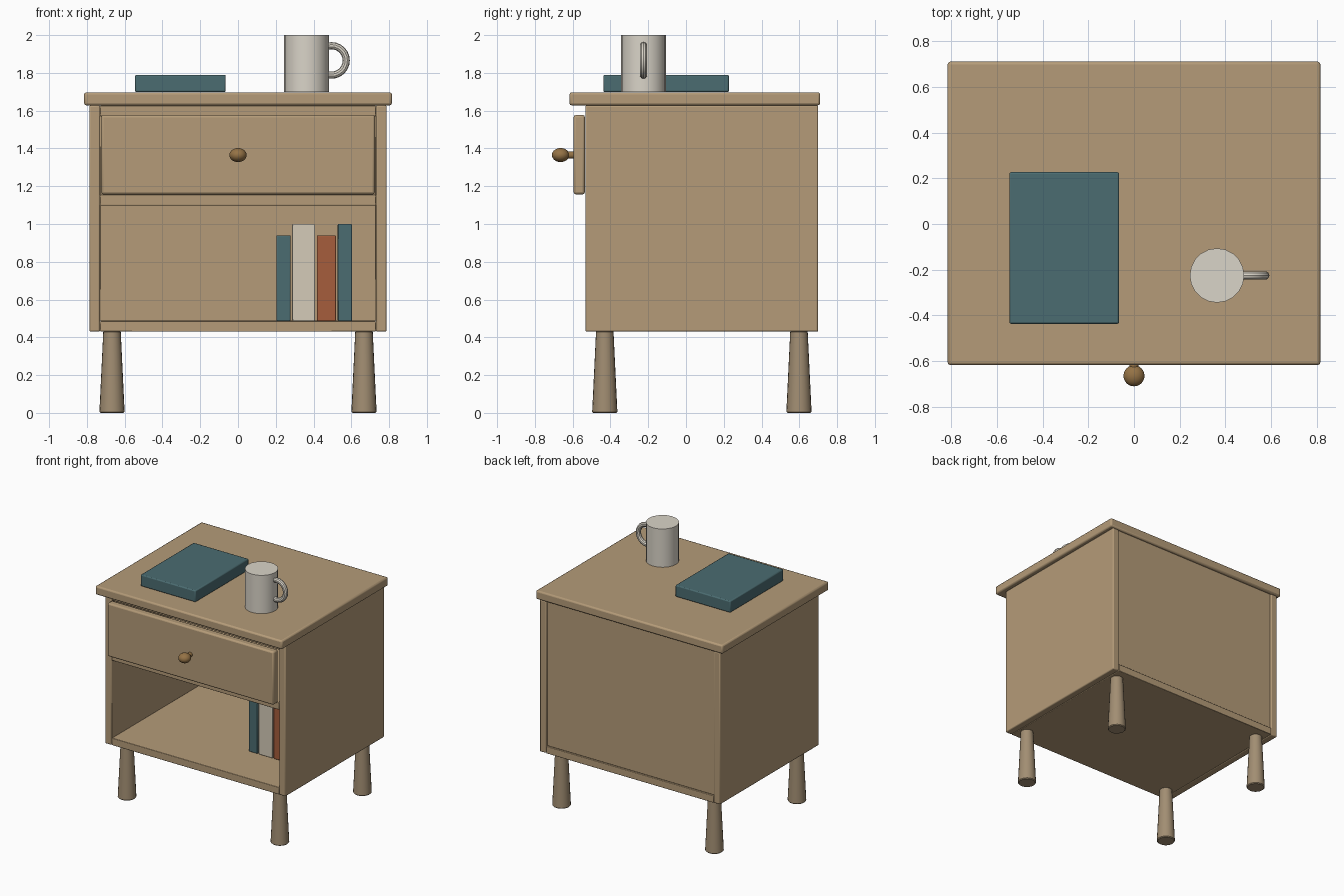
import bpy, math

if "Cube" in bpy.data.objects:
    bpy.data.objects.remove(bpy.data.objects["Cube"])


def mat(name, rgb):
    m = bpy.data.materials.new(name)
    m.diffuse_color = (*rgb, 1)
    m.use_nodes = True
    m.node_tree.nodes["Principled BSDF"].inputs["Base Color"].default_value = m.diffuse_color
    return m


WOOD = mat("wood", (0.46, 0.33, 0.19))
LEG = mat("leg_wood", (0.36, 0.27, 0.17))
BRASS = mat("brass", (0.30, 0.17, 0.06))
TEAL = mat("teal", (0.07, 0.15, 0.165))
CREAM = mat("cream", (0.66, 0.60, 0.48))
RUST = mat("rust", (0.38, 0.11, 0.045))
CERAMIC = mat("ceramic", (0.70, 0.66, 0.58))


def finish(name, material, smooth=True):
    ob = bpy.context.object
    ob.name = name
    ob.data.materials.append(material)
    if smooth:
        bpy.ops.object.shade_smooth_by_angle(angle=math.radians(35))
    return ob


def bevel(ob, width, segments=2):
    b = ob.modifiers.new("bevel", 'BEVEL')
    b.width, b.segments = width, segments
    b.limit_method = 'ANGLE'


def box(name, x, y, z, material, r=0.008):
    """Bevelled box from (min, max) ranges."""
    bpy.ops.mesh.primitive_cube_add(size=1, location=[(a + b) / 2 for a, b in (x, y, z)])
    bpy.context.object.scale = [b - a for a, b in (x, y, z)]
    bpy.ops.object.transform_apply(location=False, rotation=False, scale=True)
    bevel(finish(name, material), r)


# Case boards
box("top_board", (-0.815, 0.815), (-0.617, 0.71), (1.628, 1.697), WOOD, 0.012)
for side, s in (("left", -1), ("right", 1)):
    box(side + "_panel", sorted((s * 0.73, s * 0.787)), (-0.533, 0.70), (0.43, 1.628), WOOD)
box("bottom_panel", (-0.73, 0.73), (-0.53, 0.70), (0.43, 0.487), WOOD, 0.004)
box("middle_shelf", (-0.73, 0.73), (-0.53, 0.67), (1.098, 1.155), WOOD, 0.004)
box("back_panel", (-0.73, 0.73), (0.655, 0.69), (0.487, 1.628), WOOD, 0.004)
box("top_rail", (-0.73, 0.73), (-0.525, -0.44), (1.57, 1.628), WOOD, 0.004)

# Drawer front
box("drawer_front", (-0.725, 0.725), (-0.595, -0.535), (1.157, 1.577), WOOD, 0.012)

# Knob and stem
bpy.ops.mesh.primitive_uv_sphere_add(segments=24, ring_count=14, radius=1, location=(0, -0.664, 1.365))
bpy.context.object.scale = (0.046, 0.046, 0.037)
finish("drawer_knob", BRASS)
bpy.ops.mesh.primitive_cylinder_add(vertices=16, radius=0.019, depth=0.06,
                                    location=(0, -0.615, 1.365), rotation=(math.pi / 2, 0, 0))
finish("knob_stem", BRASS)

# Legs, wider at the foot
for fb, y in (("front", -0.43), ("back", 0.598)):
    for lr, x in (("left", -0.667), ("right", 0.667)):
        bpy.ops.mesh.primitive_cone_add(vertices=20, radius1=0.067, radius2=0.046, depth=0.435,
                                        location=(x, y, 0.2175))
        bevel(finish(f"{fb}_{lr}_leg", LEG), 0.006, 1)

# Standing books
books = [(0.203, 0.278, 0.94, TEAL), (0.287, 0.408, 1.0, CREAM),
         (0.418, 0.518, 0.94, RUST), (0.528, 0.603, 1.0, TEAL)]
for i, (x0, x1, top, m) in enumerate(books):
    box(f"standing_book_{i + 1}", (x0, x1), (-0.155, 0.325), (0.487, top), m, 0.005)

# Book lying on top
box("lying_book", (-0.545, -0.065), (-0.437, 0.227), (1.698, 1.79), TEAL, 0.008)

# Mug with handle
bpy.ops.mesh.primitive_cylinder_add(vertices=20, radius=0.119, depth=0.302, location=(0.363, -0.225, 1.849))
finish("mug_body", CERAMIC)
bpy.ops.mesh.primitive_torus_add(major_radius=0.078, minor_radius=0.019, major_segments=24, minor_segments=10,
                                 location=(0.495, -0.225, 1.866), rotation=(math.pi / 2, 0, 0))
finish("mug_handle", CERAMIC)
